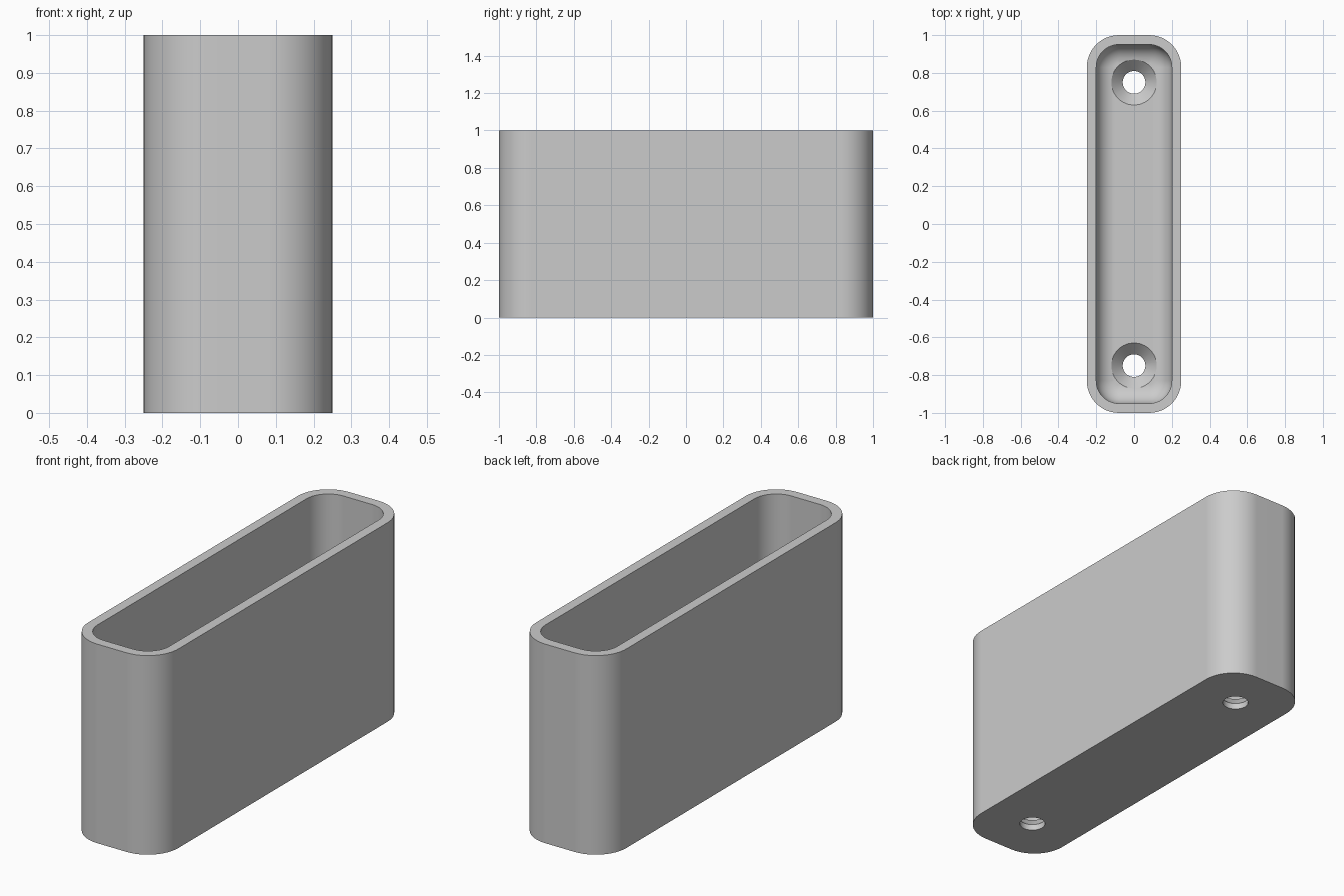
import bpy, bmesh, math
from mathutils import Vector

default = bpy.data.objects.get("Cube")
if default:
    bpy.data.objects.remove(default, do_unlink=True)

HALF_X, HALF_Y, HEIGHT = 0.25, 1.0, 1.0
CORNER, WALL, FLOOR, FILLET = 0.17, 0.05, 0.09, 0.10
HOLE_Y, HOLE_R, SINK_R, HOLE_DEPTH = 0.75, 0.06, 0.12, 0.03
CORNER_STEPS, FILLET_STEPS, HOLE_STEPS = 12, 10, 48


def rounded_ring(bm, inset, z):
    """Rounded rectangle of vertices, shrunk inward by inset."""
    r = CORNER - inset
    cx, cy = HALF_X - CORNER, HALF_Y - CORNER
    ring = []
    for quarter, (sx, sy) in enumerate(((1, 1), (-1, 1), (-1, -1), (1, -1))):
        for i in range(CORNER_STEPS + 1):
            a = math.pi / 2 * (quarter + i / CORNER_STEPS)
            ring.append(bm.verts.new((sx * cx + r * math.cos(a),
                                      sy * cy + r * math.sin(a), z)))
    return ring


def circle_ring(bm, y, r, z):
    return [bm.verts.new((r * math.cos(a), y + r * math.sin(a), z))
            for a in (2 * math.pi * i / HOLE_STEPS for i in range(HOLE_STEPS))]


def skin(bm, rings):
    """Join successive rings into a closed solid."""
    n = len(rings[0])
    for low, high in zip(rings, rings[1:]):
        for i in range(n):
            j = (i + 1) % n
            bm.faces.new((low[i], low[j], high[j], high[i]))
    bm.faces.new(rings[0][::-1])
    bm.faces.new(rings[-1])


def make_object(name, bm):
    bmesh.ops.recalc_face_normals(bm, faces=bm.faces)
    mesh = bpy.data.meshes.new(name)
    bm.to_mesh(mesh)
    bm.free()
    obj = bpy.data.objects.new(name, mesh)
    bpy.context.collection.objects.link(obj)
    return obj


# Open tray: outer wall, rim, inner wall and filleted floor
bm = bmesh.new()
rings = [rounded_ring(bm, 0, 0), rounded_ring(bm, 0, HEIGHT),
         rounded_ring(bm, WALL, HEIGHT)]
for i in range(FILLET_STEPS + 1):
    a = math.pi / 2 * i / FILLET_STEPS
    rings.append(rounded_ring(bm, WALL + FILLET * (1 - math.cos(a)),
                              FLOOR + FILLET * (1 - math.sin(a))))
skin(bm, rings)
tray = make_object("open_tray", bm)

# Countersunk screw holes through the floor
bm = bmesh.new()
sink_top = HOLE_DEPTH + SINK_R - HOLE_R
for y in (-HOLE_Y, HOLE_Y):
    profile = ((HOLE_R, -0.1), (HOLE_R, HOLE_DEPTH),
               (SINK_R, sink_top), (SINK_R, 0.3))
    skin(bm, [circle_ring(bm, y, r, z) for r, z in profile])
cutter = make_object("screw_hole_cutter", bm)
cutter.hide_render = True

bpy.ops.object.select_all(action="DESELECT")
tray.select_set(True)
bpy.context.view_layer.objects.active = tray
cut = tray.modifiers.new("screw_holes", "BOOLEAN")
cut.operation = "DIFFERENCE"
cut.solver = "EXACT"
cut.object = cutter
bpy.ops.object.modifier_apply(modifier=cut.name)
bpy.data.objects.remove(cutter, do_unlink=True)

# Smooth curves with crisp rims and flat sides
bpy.ops.object.shade_smooth_by_angle(angle=math.radians(30))
weighted = tray.modifiers.new("flat_sides", "WEIGHTED_NORMAL")
weighted.keep_sharp = True

# Plain grey finish
grey = bpy.data.materials.new("plain_grey")
grey.use_nodes = True
colour = (0.6, 0.6, 0.6, 1)
grey.diffuse_color = colour
grey.node_tree.nodes["Principled BSDF"].inputs["Base Color"].default_value = colour
tray.data.materials.clear()
tray.data.materials.append(grey)
